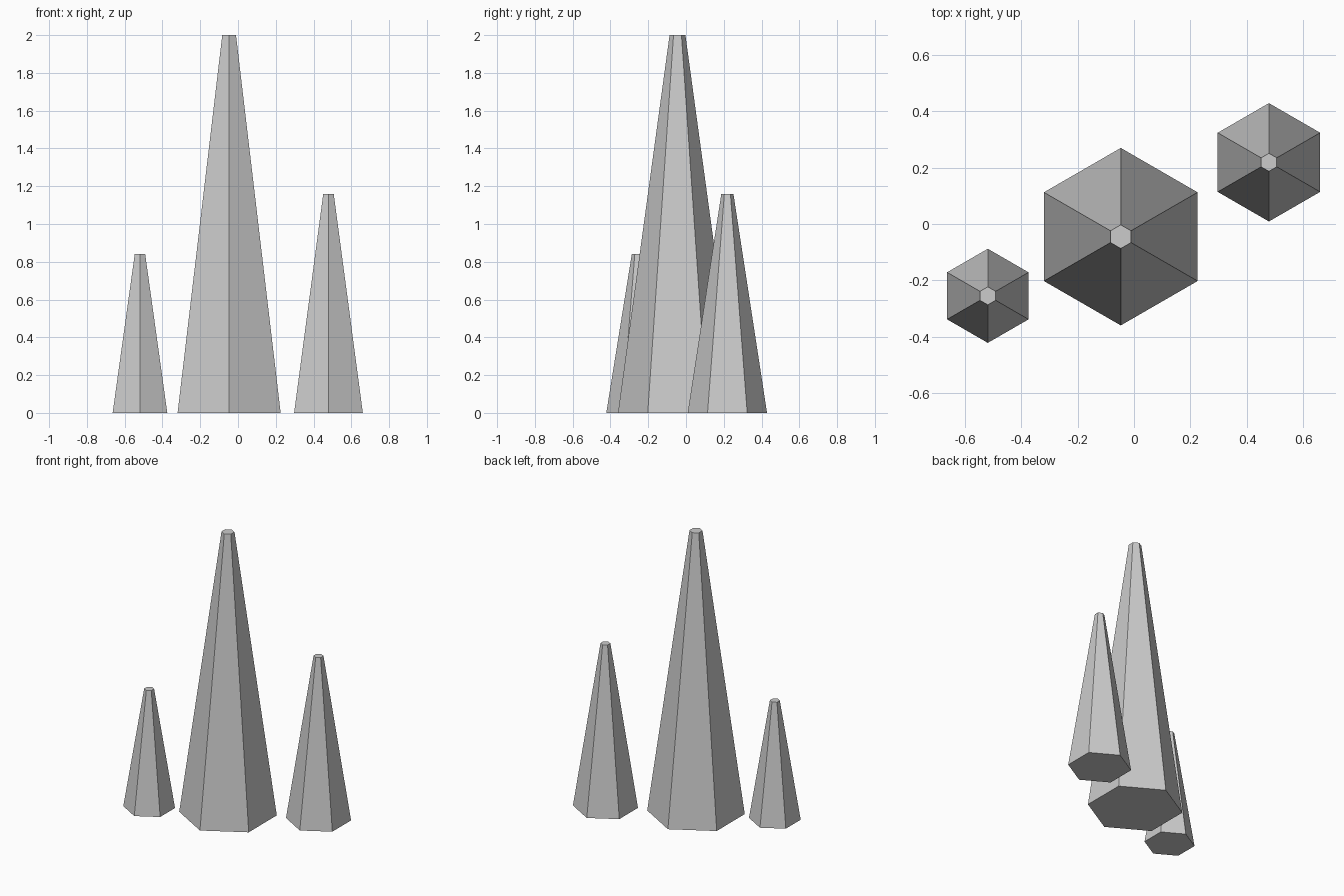
import bpy

if "Cube" in bpy.data.objects:
    bpy.data.objects.remove(bpy.data.objects["Cube"])


def crystal(name, x, y, base_radius, tip_radius, height):
    # Six-sided tapered spike with a small flat tip, corners on +y and -y
    bpy.ops.mesh.primitive_cone_add(
        vertices=6, radius1=base_radius, radius2=tip_radius, depth=height,
        end_fill_type='NGON', location=(x, y, height / 2))
    obj = bpy.context.object
    obj.name = name
    bpy.ops.object.shade_flat()
    return obj


# Tall spike in the middle, a shorter one on each side
crystal("tall_spike", -0.047, -0.045, 0.315, 0.042, 2.0)
crystal("right_spike", 0.479, 0.219, 0.21, 0.032, 1.16)
crystal("left_spike", -0.519, -0.255, 0.167, 0.032, 0.84)
